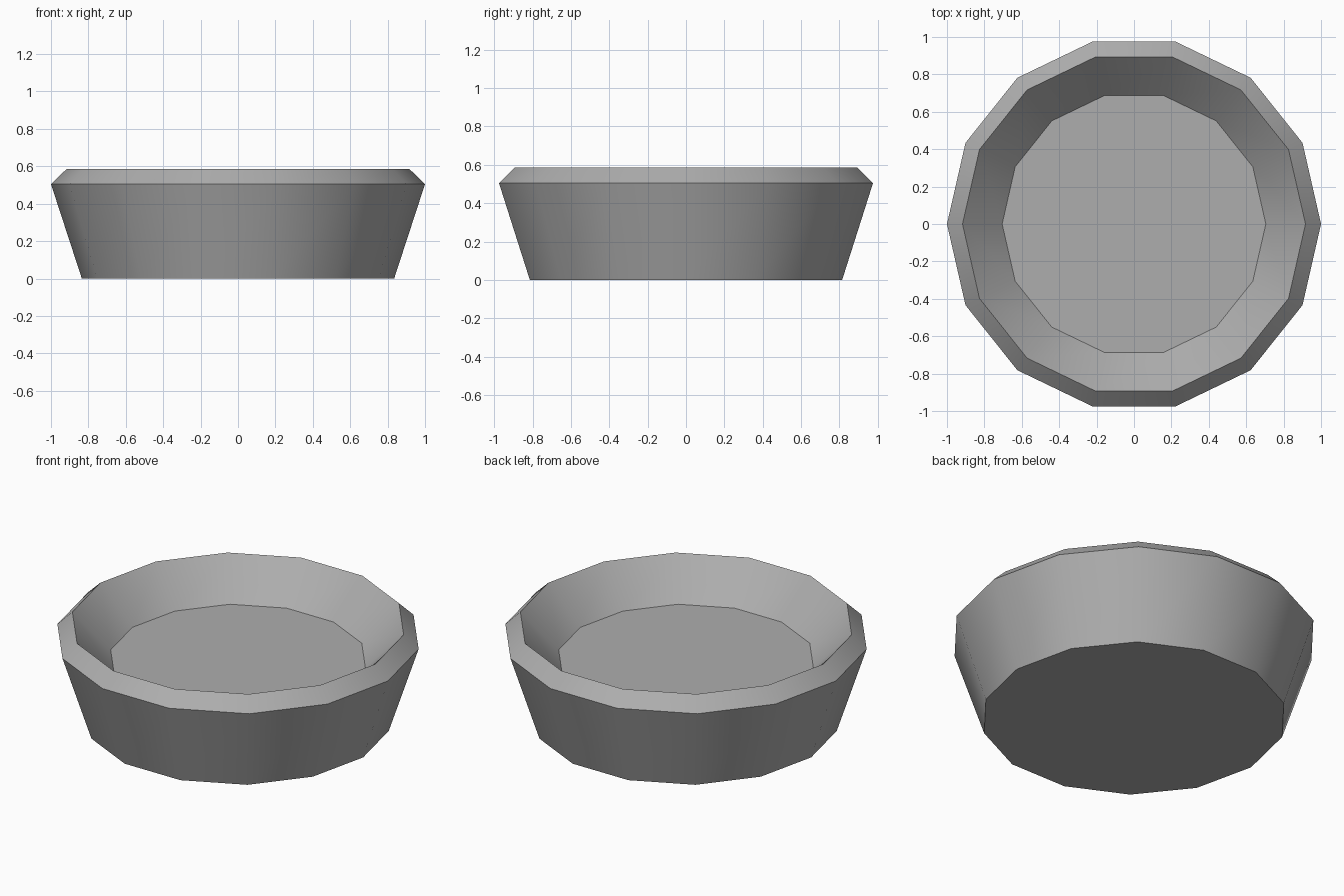
import bpy
import bmesh
import math

if "Cube" in bpy.data.objects:
    bpy.data.objects.remove(bpy.data.objects["Cube"])

SIDES = 14

grey = bpy.data.materials.new("plain grey")
grey.diffuse_color = (0.42, 0.42, 0.42, 1)
grey.use_nodes = True
grey.node_tree.nodes["Principled BSDF"].inputs["Base Color"].default_value = grey.diffuse_color

# Bowl profile (radius, height): base, outer wall, sloped rim, inner floor
profile = [(0.835, 0.0), (1.0, 0.505), (0.917, 0.585), (0.705, 0.372)]

bm = bmesh.new()
rings = []
for radius, z in profile:
    angles = [2 * math.pi * i / SIDES for i in range(SIDES)]
    rings.append([bm.verts.new((radius * math.cos(a), radius * math.sin(a), z)) for a in angles])

# Walls between neighbouring rings
for low, high in zip(rings, rings[1:]):
    for i in range(SIDES):
        j = (i + 1) % SIDES
        bm.faces.new((low[i], low[j], high[j], high[i]))

# Underside and inner floor
bm.faces.new(rings[0][::-1])
bm.faces.new(rings[-1])
bmesh.ops.recalc_face_normals(bm, faces=bm.faces)

mesh = bpy.data.meshes.new("bowl")
bm.to_mesh(mesh)
bm.free()
mesh.materials.append(grey)
bowl = bpy.data.objects.new("bowl", mesh)
bpy.context.collection.objects.link(bowl)

# Smooth around the walls, sharp at the rims
bpy.context.view_layer.objects.active = bowl
bowl.select_set(True)
bpy.ops.object.shade_smooth_by_angle(angle=math.radians(30))
